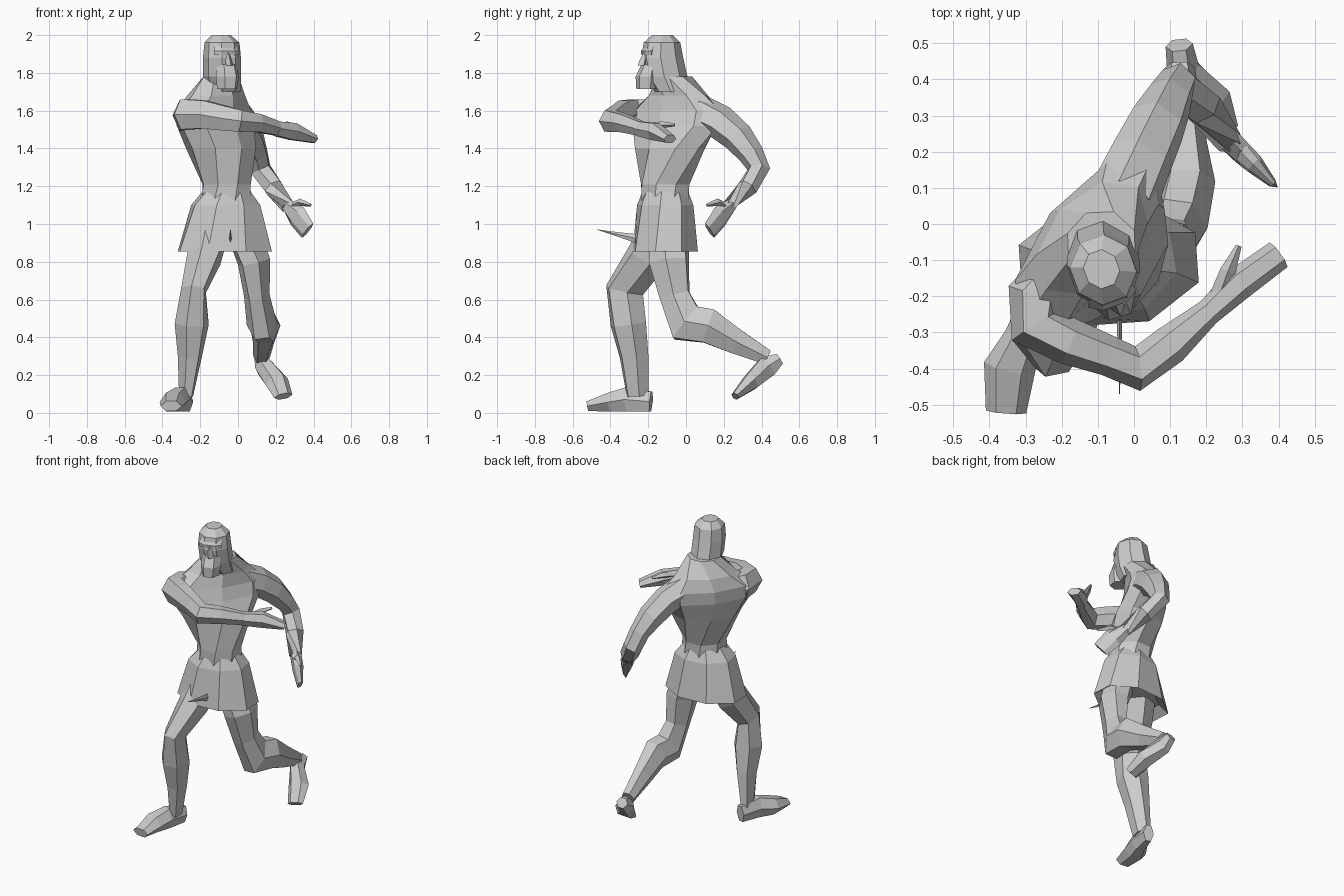
import bpy, bmesh
from math import sin, cos, pi, radians
from mathutils import Vector


def skin(name, rings):
    """Bridge rings of points into a closed, flat-faced solid."""
    bm = bmesh.new()
    vs = [[bm.verts.new(p) for p in r] for r in rings]
    n = len(vs[0])
    for a, b in zip(vs, vs[1:]):
        for i in range(n):
            j = (i + 1) % n
            bm.faces.new((a[i], a[j], b[j], b[i]))
    bm.faces.new(vs[0][::-1])
    bm.faces.new(vs[-1])
    bmesh.ops.recalc_face_normals(bm, faces=bm.faces)
    me = bpy.data.meshes.new(name)
    bm.to_mesh(me)
    bm.free()
    ob = bpy.data.objects.new(name, me)
    bpy.context.collection.objects.link(ob)
    return ob


def stack(name, levels, n=8, off=0.0):
    """Level sections: x, y, z, half width, half depth, yaw in degrees."""
    rings = []
    for x, y, z, w, d, yaw in levels:
        c, s = cos(radians(yaw)), sin(radians(yaw))
        ring = []
        for i in range(n):
            t = 2 * pi * (i + off) / n
            u, v = w * cos(t), d * sin(t)
            ring.append((x + u * c - v * s, y + u * s + v * c, z))
        rings.append(ring)
    return skin(name, rings)


def limb(name, path, ref=(0, 0, 1), n=6, off=0.0):
    """Sections square to a path: x, y, z, half width, half height along ref."""
    pts = [Vector(p[:3]) for p in path]
    rings = []
    for i, p in enumerate(path):
        t = Vector()
        if i > 0:
            t += (pts[i] - pts[i - 1]).normalized()
        if i < len(pts) - 1:
            t += (pts[i + 1] - pts[i]).normalized()
        t.normalize()
        side = t.cross(Vector(ref)).normalized()
        up = side.cross(t)
        rings.append([pts[i] + side * p[3] * cos(a) + up * p[4] * sin(a)
                      for a in (2 * pi * (k + off) / n for k in range(n))])
    return skin(name, rings)


# Twisted trunk, right shoulder swung forward, slopes up to the neck
stack("torso", [
    (-.06, -.11, 1.06, .15, .13, 15),
    (-.06, -.11, 1.21, .135, .137, 25),
    (-.09, -.085, 1.40, .215, .155, 45),
    (-.12, -.06, 1.52, .29, .14, 52),
    (-.13, -.05, 1.60, .29, .13, 52),
    (-.115, -.04, 1.68, .19, .12, 48),
    (-.09, -.06, 1.78, .10, .10, 25)])

# Flared kilt
stack("kilt", [
    (-.06, -.11, 1.19, .115, .115, 14),
    (-.065, -.11, 1.10, .19, .15, 10),
    (-.07, -.11, .855, .265, .18, 4),
    (-.07, -.11, .90, .20, .13, 4)], off=.5)
limb("belt_spike", [(-.04, -.25, .92, .008, .025), (-.04, -.36, .945, .005, .012),
                    (-.04, -.47, .97, .001, .001)], n=4)

# Head, face and beard, turned slightly to the side
stack("head", [
    (-.075, -.075, 1.70, .088, .09, 20),
    (-.085, -.105, 1.78, .099, .115, 20),
    (-.085, -.125, 1.88, .099, .112, 20),
    (-.085, -.127, 1.96, .092, .098, 20),
    (-.09, -.125, 2.00, .05, .055, 20)], off=.5)
stack("beard", [
    (-.058, -.205, 1.715, .055, .060, 18),
    (-.056, -.205, 1.78, .064, .063, 18),
    (-.06, -.19, 1.845, .055, .045, 18)], n=6)
stack("nose", [
    (-.045, -.230, 1.838, .020, .026, 18),
    (-.048, -.226, 1.855, .018, .026, 18),
    (-.055, -.212, 1.91, .010, .014, 18)], n=4)
stack("brow", [
    (-.06, -.206, 1.895, .070, .022, 20),
    (-.06, -.206, 1.915, .072, .026, 20),
    (-.066, -.185, 1.955, .060, .020, 20)], n=6)

# Right arm folded across the chest
limb("right_arm", [
    (-.20, -.12, 1.58, .07, .07),
    (-.27, -.20, 1.575, .082, .095),
    (-.27, -.28, 1.58, .080, .092),
    (-.18, -.325, 1.58, .065, .085),
    (-.07, -.365, 1.56, .056, .075),
    (.01, -.40, 1.545, .062, .066),
    (.10, -.335, 1.535, .055, .055),
    (.21, -.24, 1.505, .036, .043)])
limb("right_hand", [
    (.20, -.25, 1.505, .036, .044),
    (.29, -.165, 1.49, .046, .052),
    (.40, -.085, 1.45, .042, .024)])
limb("right_thumb", [(.235, -.20, 1.51, .026, .024), (.26, -.13, 1.525, .022, .018),
                     (.29, -.06, 1.525, .008, .008)], n=4)

# Left arm swung behind
limb("left_arm", [
    (-.08, -.01, 1.58, .075, .08),
    (-.02, .09, 1.58, .095, .10),
    (.02, .18, 1.54, .085, .095),
    (.065, .275, 1.46, .078, .085),
    (.10, .345, 1.37, .062, .070),
    (.12, .385, 1.29, .058, .062),
    (.19, .325, 1.19, .056, .055),
    (.265, .225, 1.09, .036, .038)], ref=(-.5, .6, .6))
limb("left_hand", [
    (.26, .235, 1.10, .036, .036),
    (.315, .18, 1.04, .064, .032),
    (.368, .125, .965, .054, .014)], ref=(-.6, -.75, 0))
limb("left_thumb", [(.28, .215, 1.085, .026, .024), (.33, .165, 1.115, .020, .020),
                    (.385, .11, 1.10, .008, .008)], n=4)

# Right leg planted in front
limb("right_leg", [
    (-.15, -.14, .95, .10, .11),
    (-.18, -.21, .82, .095, .115),
    (-.235, -.325, .65, .068, .11),
    (-.245, -.305, .47, .092, .10),
    (-.255, -.275, .30, .065, .082),
    (-.275, -.255, .09, .038, .064)], ref=(.2, -1, 0))
limb("right_foot", [
    (-.27, -.185, .06, .034, .06),
    (-.305, -.31, .071, .052, .074),
    (-.345, -.40, .056, .072, .058),
    (-.354, -.52, .036, .056, .030)])

# Left leg trailing with the knee bent
limb("left_leg", [
    (.03, -.09, .95, .09, .11),
    (.085, -.09, .80, .088, .115),
    (.10, -.06, .62, .068, .09),
    (.125, .00, .475, .080, .12),
    (.145, .12, .46, .080, .105),
    (.135, .27, .375, .057, .075),
    (.125, .43, .295, .044, .045)], ref=(0, -.7, -.7))
limb("left_foot", [
    (.125, .495, .285, .038, .035),
    (.135, .43, .245, .046, .065),
    (.205, .345, .165, .065, .05),
    (.24, .26, .088, .050, .022)], ref=(0, -.6, .8))
